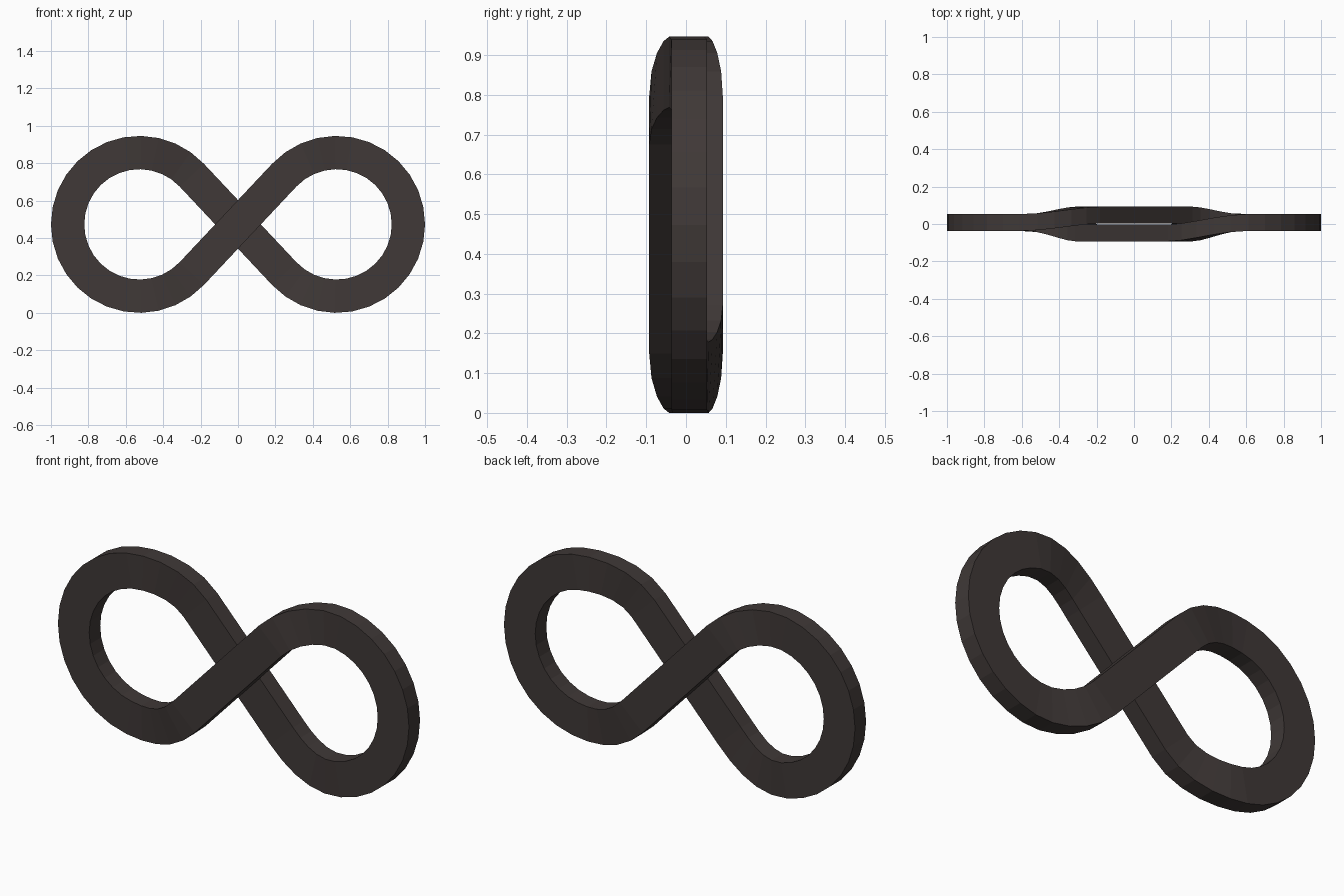
import bpy, bmesh, math

if "Cube" in bpy.data.objects:
    bpy.data.objects.remove(bpy.data.objects["Cube"])

CX, R, CZ = 0.527, 0.384, 0.473      # loop centre, mid radius, centre height
HW, HT = 0.089, 0.045                # half width and half thickness of band
CROSS, REST = 0.0475, 0.008          # depth at crossing and around the loops
SEG, RAMP = 24, 5
end = math.pi - math.acos(R / CX)    # angle where the straight bars meet the arc


def loop_sections(side):
    """Stations of one loop: front bar end to back bar end."""
    out = []
    for i in range(SEG + 1):
        a = end - 2 * end * i / SEG
        t = min(min(i, SEG - i) / RAMP, 1)
        t = t * t * (3 - 2 * t)
        start = -CROSS if i < SEG / 2 else CROSS
        y = start + (REST - start) * t
        # the left loop is the right one turned half a revolution
        out.append((CX * side, math.cos(a) * side, math.sin(a) * side, y))
    return out


# right loop runs front to back, left loop runs back to front
stations = loop_sections(1) + loop_sections(-1)[::-1]
bm = bmesh.new()
rings = []
for k, (cx, c, s, y) in enumerate(stations):
    # swap inner and outer edges on the left loop so the bars do not twist
    w = HW if k <= SEG else -HW
    ring = []
    for dr, dy in ((w, -HT), (w, HT), (-w, HT), (-w, -HT)):
        ring.append(bm.verts.new((cx + c * (R + dr), y + dy, CZ + s * (R + dr))))
    rings.append(ring)
for k, ring in enumerate(rings):
    nxt = rings[(k + 1) % len(rings)]
    for j in range(4):
        bm.faces.new((ring[j], ring[(j + 1) % 4], nxt[(j + 1) % 4], nxt[j]))
bmesh.ops.recalc_face_normals(bm, faces=bm.faces)

mesh = bpy.data.meshes.new("figure_eight_band")
bm.to_mesh(mesh)
bm.free()
mat = bpy.data.materials.new("dark warm grey")
mat.diffuse_color = (0.05, 0.04, 0.038, 1)
mat.use_nodes = True
mat.node_tree.nodes["Principled BSDF"].inputs["Base Color"].default_value = mat.diffuse_color
mesh.materials.append(mat)
bpy.context.collection.objects.link(bpy.data.objects.new("figure_eight_band", mesh))
